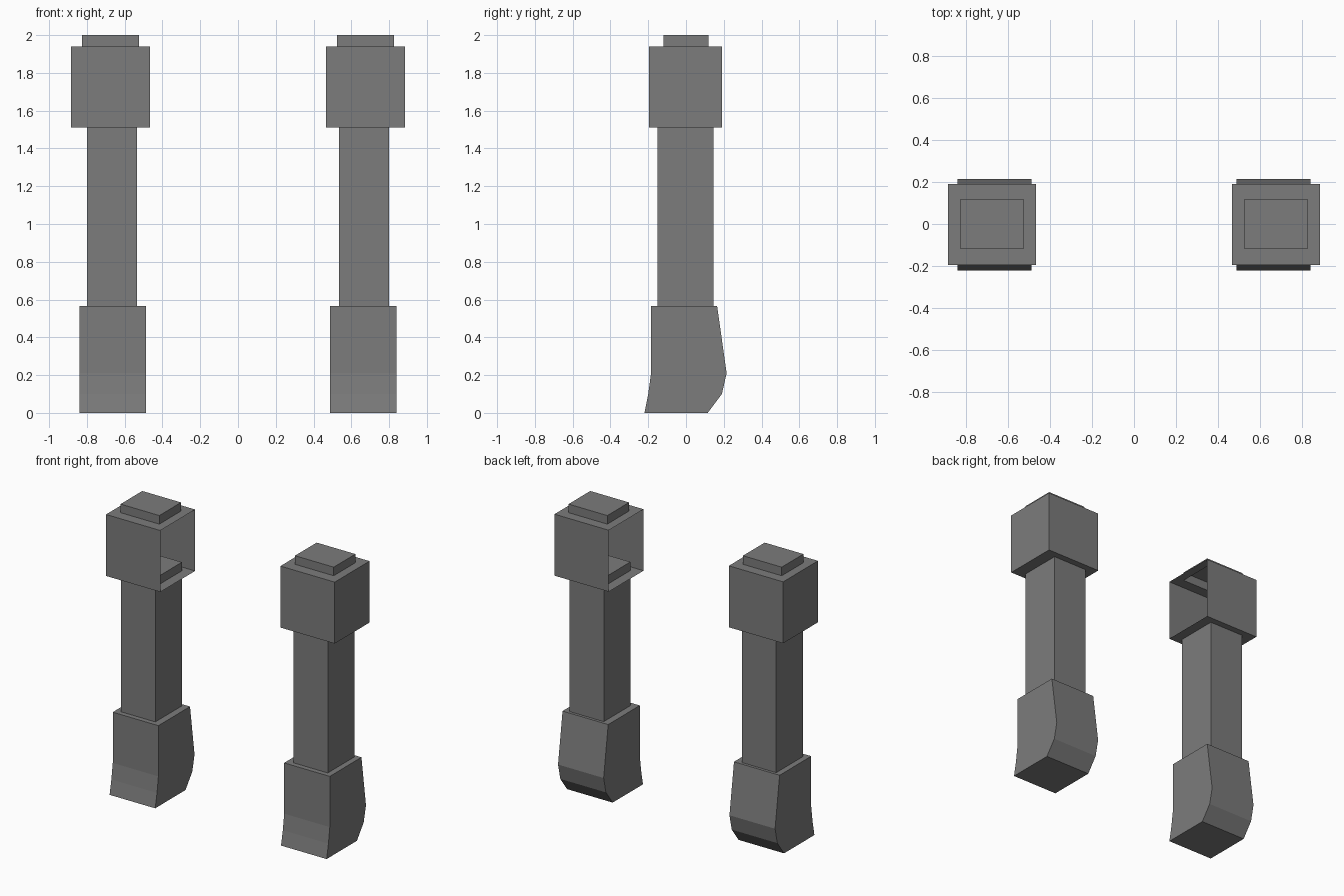
import bpy
import bmesh
from mathutils import Vector

cube = bpy.data.objects.get("Cube")
if cube:
    bpy.data.objects.remove(cube, do_unlink=True)

GREY = (0.2, 0.2, 0.2, 1)
grey = bpy.data.materials.new("dark grey")
grey.use_nodes = True
grey.diffuse_color = GREY
grey.node_tree.nodes["Principled BSDF"].inputs["Base Color"].default_value = GREY


def finish(name, bm):
    mesh = bpy.data.meshes.new(name)
    bm.to_mesh(mesh)
    bm.free()
    mesh.materials.append(grey)
    obj = bpy.data.objects.new(name, mesh)
    bpy.context.collection.objects.link(obj)


def box(low, high):
    low, high = Vector(low), Vector(high)
    bm = bmesh.new()
    bmesh.ops.create_cube(bm, size=1)
    bmesh.ops.scale(bm, vec=high - low, verts=bm.verts)
    bmesh.ops.translate(bm, vec=(low + high) / 2, verts=bm.verts)
    bm.normal_update()
    return bm


def mirrored(bm, side):
    # Parts are made on the +x side and flipped over for the other leg
    if side < 0:
        bmesh.ops.scale(bm, vec=(-1, 1, 1), verts=bm.verts)
        bmesh.ops.reverse_faces(bm, faces=bm.faces)
    return bm


def foot():
    # Side profile (y, z) extruded across the width
    profile = [(-0.185, 0.565), (-0.185, 0.21), (-0.2, 0.1), (-0.22, 0),
               (0.115, 0), (0.19, 0.1), (0.215, 0.21), (0.165, 0.565)]
    bm = bmesh.new()
    face = bm.faces.new([bm.verts.new((0.487, y, z)) for y, z in profile])
    new = bmesh.ops.extrude_face_region(bm, geom=[face], use_keep_orig=True)["geom"]
    verts = [v for v in new if isinstance(v, bmesh.types.BMVert)]
    bmesh.ops.translate(bm, vec=(0.353, 0, 0), verts=verts)
    bmesh.ops.recalc_face_normals(bm, faces=bm.faces)
    return bm


def head():
    # Thin-walled block, open on its inner side, with a hollow raised cap
    bm = box((0.465, -0.195, 1.51), (0.885, 0.19, 1.94))
    top = max(bm.faces, key=lambda f: f.normal.z)
    inner = min(bm.faces, key=lambda f: f.normal.x)
    bmesh.ops.inset_individual(bm, faces=[top], thickness=0.07)
    mid = top.calc_center_median()
    for v in top.verts:
        v.co.x = 0.825 if v.co.x > mid.x else 0.525
        v.co.y = 0.12 if v.co.y > mid.y else -0.12
    cap = bmesh.ops.extrude_discrete_faces(bm, faces=[top])["faces"][0]
    bmesh.ops.translate(bm, vec=(0, 0, 0.06), verts=cap.verts)
    bmesh.ops.delete(bm, geom=[inner], context="FACES")
    return bm


for label, side in (("left", 1), ("right", -1)):
    finish(label + "_foot", mirrored(foot(), side))
    # The shaft pokes a little way into the hollow head
    shaft = box((0.535, -0.15, 0.56), (0.8, 0.145, 1.57))
    finish(label + "_shaft", mirrored(shaft, side))
    finish(label + "_head", mirrored(head(), side))
